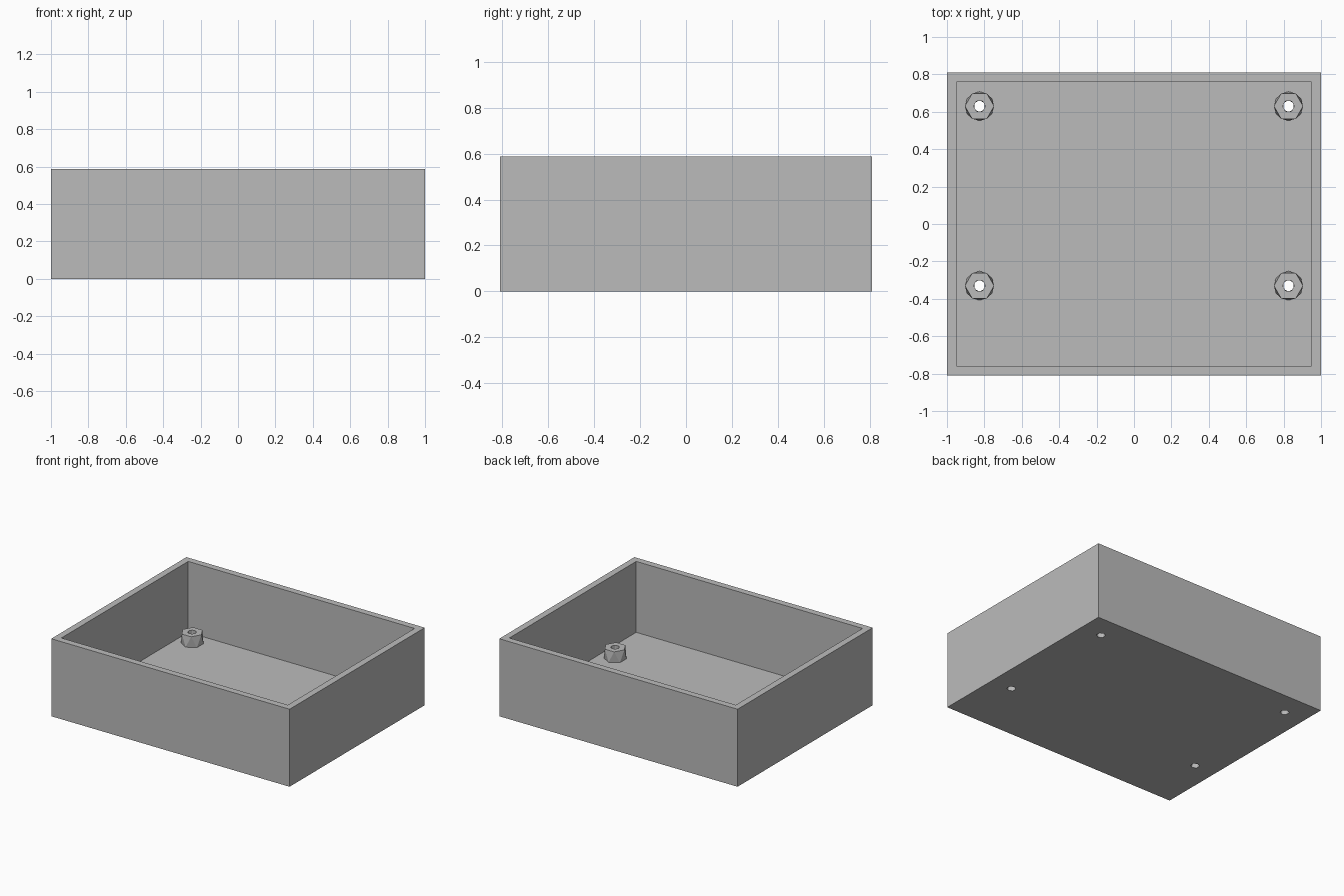
import bpy, bmesh, math
from mathutils import Matrix, Vector

cube = bpy.data.objects.get("Cube")
if cube:
    bpy.data.objects.remove(cube, do_unlink=True)

WIDTH, DEPTH, HEIGHT, WALL = 2.0, 1.62, 0.588, 0.05
BOSS_TOP, BOSS_R, HOLE_R = 0.135, 0.078, 0.031
BOSS_X, BOSS_YS = 0.826, (-0.33, 0.63)

grey = bpy.data.materials.new("plain grey")
grey.use_nodes = True
grey.diffuse_color = (0.5, 0.5, 0.5, 1)
grey.node_tree.nodes["Principled BSDF"].inputs["Base Color"].default_value = grey.diffuse_color


def make(name, bm):
    bmesh.ops.recalc_face_normals(bm, faces=bm.faces)
    mesh = bpy.data.meshes.new(name)
    bm.to_mesh(mesh)
    bm.free()
    mesh.materials.append(grey)
    obj = bpy.data.objects.new(name, mesh)
    bpy.context.collection.objects.link(obj)
    return obj


def box(bm, size, base):
    place = Matrix.Translation((0, 0, base + size[2] / 2)) @ Matrix.Diagonal((*size, 1))
    bmesh.ops.create_cube(bm, size=1, matrix=place)


def ring(bm, x, y, z, radius, phase):
    return [bm.verts.new((x + radius * math.cos(math.tau * (i + phase) / 6),
                          y + radius * math.sin(math.tau * (i + phase) / 6), z))
            for i in range(6)]


def twisted_hexagon(bm, x, y, z0, z1, radius):
    """Six-sided post whose foot is turned half a step from its top."""
    low, high = ring(bm, x, y, z0, radius, 0.5), ring(bm, x, y, z1, radius, 0)
    bm.faces.new(low)
    bm.faces.new(high)
    for i in range(6):
        j = (i + 1) % 6
        bm.faces.new((high[i], high[j], low[i]))
        bm.faces.new((low[i], low[j], high[j]))


def cut(obj, cutter):
    mod = obj.modifiers.new("cut", "BOOLEAN")
    mod.operation, mod.solver, mod.object = "DIFFERENCE", "EXACT", cutter


def helper(name, bm):
    obj = make(name, bm)
    obj.hide_render = True
    obj.hide_viewport = True
    return obj


spots = [(side * BOSS_X, y) for side in (-1, 1) for y in BOSS_YS]

# Cutters for the cavity and the screw holes
bm = bmesh.new()
box(bm, (WIDTH - 2 * WALL, DEPTH - 2 * WALL, HEIGHT), WALL)
cavity = helper("cavity_cutter", bm)

bm = bmesh.new()
for x, y in spots:
    twisted_hexagon(bm, x, y, -WALL, BOSS_TOP + WALL, HOLE_R)
holes = helper("hole_cutter", bm)

# Open box with drilled floor
bm = bmesh.new()
box(bm, (WIDTH, DEPTH, HEIGHT), 0)
tray = make("open_box", bm)
cut(tray, cavity)
cut(tray, holes)

# Four standoffs
bm = bmesh.new()
for x, y in spots:
    twisted_hexagon(bm, x, y, WALL, BOSS_TOP, BOSS_R)
standoffs = make("standoffs", bm)
cut(standoffs, holes)

# Bake the cuts, then drop the cutters
bpy.context.view_layer.update()
depsgraph = bpy.context.evaluated_depsgraph_get()
baked = [(o, bpy.data.meshes.new_from_object(o.evaluated_get(depsgraph)))
         for o in (tray, standoffs)]
for obj, mesh in baked:
    obj.modifiers.clear()
    obj.data = mesh
for cutter in (cavity, holes):
    bpy.data.objects.remove(cutter, do_unlink=True)
